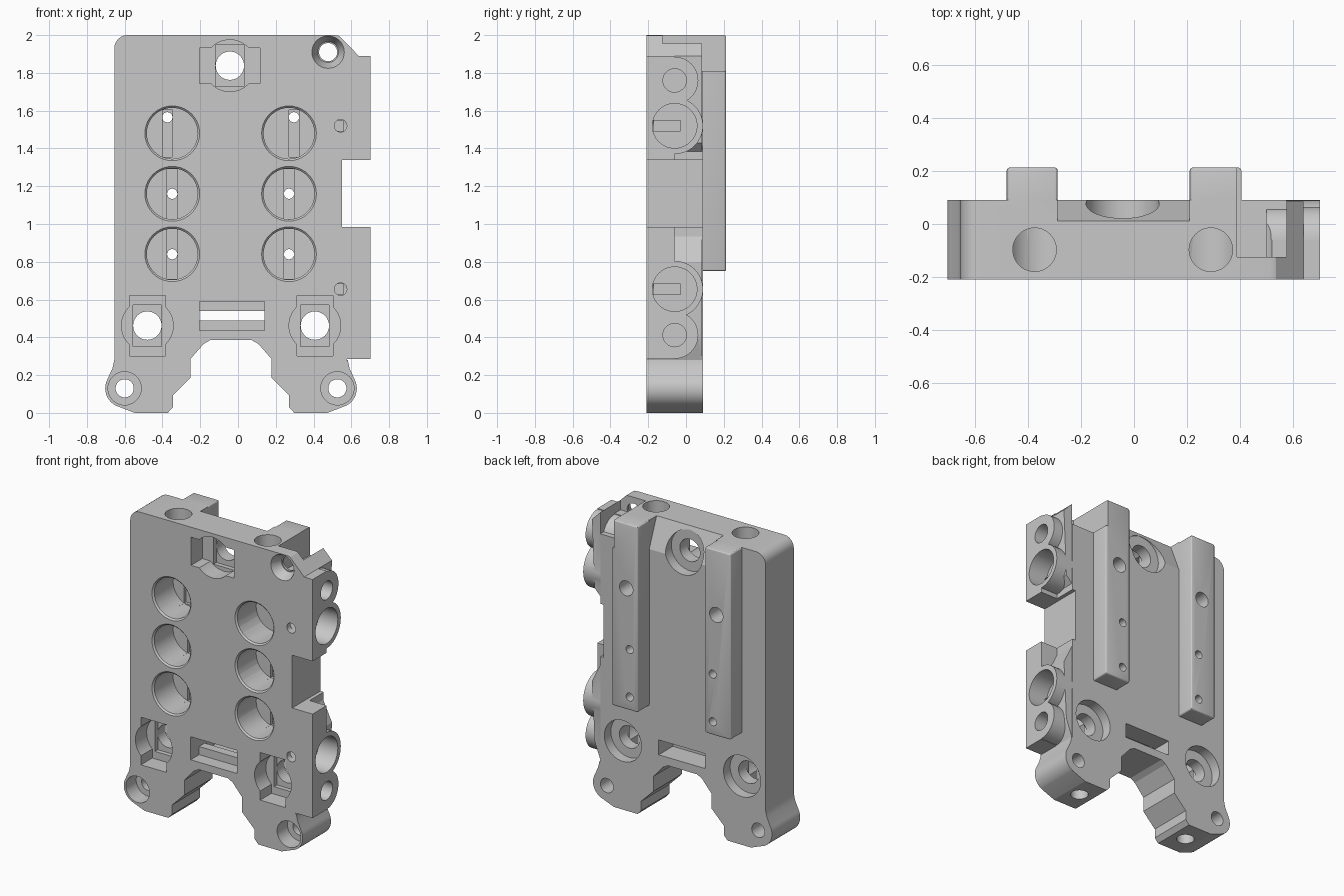
import bpy, bmesh, math
from mathutils import Vector, Matrix

if "Cube" in bpy.data.objects:
    bpy.data.objects.remove(bpy.data.objects["Cube"], do_unlink=True)

FRONT, BACK, RAIL = -0.21, 0.09, 0.213
CX = -0.037          # symmetry axis of the main block

metal = bpy.data.materials.new("light grey")
metal.use_nodes = True
GREY = (0.58, 0.58, 0.58, 1)
metal.diffuse_color = GREY
metal.node_tree.nodes["Principled BSDF"].inputs["Base Color"].default_value = GREY


def finish(bm, name):
    bmesh.ops.recalc_face_normals(bm, faces=bm.faces)
    mesh = bpy.data.meshes.new(name)
    bm.to_mesh(mesh)
    bm.free()
    mesh.materials.append(metal)
    ob = bpy.data.objects.new(name, mesh)
    bpy.context.scene.collection.objects.link(ob)
    return ob


def prism(name, pts, axis, a, b):
    """Extrude a 2D profile along x (pts y,z) or y (pts x,z)."""
    place = {"x": lambda p: (a, p[0], p[1]), "y": lambda p: (p[0], a, p[1])}[axis]
    bm = bmesh.new()
    face = bm.faces.new([bm.verts.new(place(p)) for p in pts])
    ext = bmesh.ops.extrude_face_region(bm, geom=[face])
    step = Vector((b - a, 0, 0)) if axis == "x" else Vector((0, b - a, 0))
    bmesh.ops.translate(bm, vec=step, verts=[v for v in ext["geom"] if isinstance(v, bmesh.types.BMVert)])
    return finish(bm, name)


def box(name, x0, x1, y0, y1, z0, z1, bevel=0):
    bm = bmesh.new()
    bmesh.ops.create_cube(bm, size=1)
    bmesh.ops.scale(bm, vec=(x1 - x0, y1 - y0, z1 - z0), verts=bm.verts)
    bmesh.ops.translate(bm, vec=((x0 + x1) / 2, (y0 + y1) / 2, (z0 + z1) / 2), verts=bm.verts)
    if bevel:
        bmesh.ops.bevel(bm, geom=bm.edges[:], offset=bevel, segments=3, profile=0.5, affect="EDGES")
    return finish(bm, name)


def rod(name, axis, p, q, a, b, r, r2=None):
    """Cylinder or cone along an axis from a to b, centred on the other two coordinates."""
    centre = {"x": ((a + b) / 2, p, q), "y": (p, (a + b) / 2, q), "z": (p, q, (a + b) / 2)}[axis]
    turn = {"x": Matrix.Rotation(math.pi / 2, 4, "Y"), "y": Matrix.Rotation(-math.pi / 2, 4, "X"),
            "z": Matrix.Identity(4)}[axis]
    bm = bmesh.new()
    bmesh.ops.create_cone(bm, cap_ends=True, segments=40, radius1=r, radius2=r if r2 is None else r2,
                          depth=b - a, matrix=Matrix.Translation(centre) @ turn)
    return finish(bm, name)


def combine(tool, op="DIFFERENCE"):
    mod = block.modifiers.new(tool.name, "BOOLEAN")
    mod.operation, mod.solver, mod.object = op, "EXACT", tool
    tool.hide_render = True
    tools.append(tool)


def arc(cx, cz, r, start, end, n=6):
    return [(cx + r * math.cos(math.radians(start + (end - start) * i / n)),
             cz + r * math.sin(math.radians(start + (end - start) * i / n))) for i in range(n + 1)]


# Main block: half outline mirrored about its own axis
half = [(0, 0.385), (0.11, 0.385), (0.145, 0.365), (0.215, 0.285), (0.215, 0.185), (0.308, 0.092),
        (0.308, 0.03), (0.335, 0), (0.51, 0)]
half += arc(0.563, 0.13, 0.103, -62, 25, 10) + [(0.628, 0.235), (0.618, 0.28)] + arc(0.548, 1.93, 0.07, 0, 90)
outline = [(CX + x, z) for x, z in half] + [(CX - x, z) for x, z in reversed(half[1:])]
tools = []
block = prism("manifold_block", outline, "y", FRONT, BACK)

# Right flank shortened, with the top corner sloped
combine(box("flank_trim", 0.575, 0.8, -0.5, 0.5, 0.28, 2.1))
combine(prism("corner_slope", [(0.53, 2.02), (0.53, 2.0), (0.575, 1.955), (0.7, 1.83), (0.7, 2.02)], "y", -0.5, 0.5))

# Two back rails
for x0, x1, side in ((-0.48, -0.288, "right"), (0.21, 0.405, "left")):
    combine(box(side + "_back_rail", x0, x1, 0.0, RAIL, 0.75, 2.0, 0.012), "UNION")

# Sloped top edge between the rails and corner pocket behind the top bolt
combine(prism("top_slope", [(0.012, 2.02), (0.012, 2.0), (0.092, 1.8), (0.3, 1.8), (0.3, 2.02)], "x", -0.288, 0.21))
combine(box("corner_pocket", 0.388, 0.8, -0.125, 0.4, 1.81, 2.1))

# Sloped webs joining the side lobes to the flank
combine(prism("upper_web", [(0.5, 1.37), (0.56, 1.37), (0.62, 1.43), (0.64, 1.89), (0.575, 1.955),
                            (0.575, 1.81), (0.5, 1.81)], "y", FRONT, 0.085), "UNION")
combine(prism("lower_web", [(0.5, 0.985), (0.55, 0.985), (0.64, 0.8), (0.62, 0.4), (0.575, 0.28),
                            (0.5, 0.28)], "y", FRONT, 0.085), "UNION")

# Side port lobes
for name, lo, hi, z_large, z_small in (("upper", 1.34, 1.89, 1.52, 1.76), ("lower", 0.285, 0.985, 0.655, 0.412)):
    combine(box(name + "_port_plate", 0.5, 0.702, FRONT, -0.06, lo, hi), "UNION")
    combine(rod(name + "_small_lobe", "x", -0.06, z_small, 0.5, 0.702, 0.125), "UNION")
    combine(rod(name + "_large_lobe", "x", -0.06, z_large, 0.5, 0.702, 0.15), "UNION")
    combine(rod(name + "_large_port", "x", -0.06, z_large, 0.56, 0.8, 0.118))
    combine(box(name + "_port_slot", 0.42, 0.6, -0.17, -0.03, z_large - 0.027, z_large + 0.027))
    combine(rod(name + "_small_port", "x", -0.06, z_small, 0.58, 0.8, 0.062))
    combine(rod(name + "_pilot_hole", "y", 0.543, z_large, -0.4, -0.1, 0.033))

# Flank notch
combine(box("flank_notch", 0.55, 0.8, -0.5, 0.5, 0.985, 1.34))

# Six valve pockets with rims, a bridging slot in the floor and through holes
for x, s in ((-0.348, -1), (0.27, 1)):
    for z in (1.48, 1.16, 0.84):
        hx, hz = (x + s * 0.026, 1.565) if z > 1.4 else (x, z)
        reach = math.sqrt(0.135 ** 2 - (abs(hx - x) + 0.027) ** 2)
        combine(rod("valve_pocket", "y", x, z, -0.3, 0.0, 0.135))
        combine(rod("valve_rim", "y", x, z, FRONT - 0.005, FRONT + 0.015, 0.15, 0.13))
        combine(box("valve_floor_slot", hx - 0.027, hx + 0.027, -0.05, 0.02, z - reach, z + reach))
        combine(rod("valve_passage", "y", hx, hz, -0.1, 0.4, 0.027))
        if z > 1.4:
            combine(rod("rail_port", "y", hx, hz, 0.09, 0.4, 0.05))

# Vertical bores from the top
for x in (-0.375, 0.29):
    combine(rod("vertical_bore", "z", x, -0.097, 1.5, 2.2, 0.082))

# Three bolt seats: square front pocket, round pocket, floor slot, back counterbore
for x, z, w, h in ((-0.48, 0.462, 0.095, 0.16), (0.407, 0.462, 0.095, 0.16), (-0.043, 1.838, 0.16, 0.095)):
    combine(box("seat_pocket", x - w, x + w, -0.4, -0.09, z - h, z + h))
    combine(rod("seat_round", "y", x, z, -0.4, -0.09, 0.137))
    combine(box("seat_floor_slot", x - 0.075, x + 0.075, -0.1, -0.06, z - 0.11, z + 0.11))
    combine(rod("seat_hole", "y", x, z, -0.5, 0.5, 0.075))
    combine(rod("seat_counterbore", "y", x, z, 0.02, 0.2, 0.138))

# Foot bolts and bores from below
for s in (-1, 1):
    x = CX + s * 0.563
    combine(rod("foot_hole", "y", x, 0.13, -0.5, 0.5, 0.048))
    combine(rod("foot_counterbore", "y", x, 0.13, -0.4, -0.1, 0.088))
    combine(rod("foot_bore", "z", CX + s * 0.43, -0.06, -0.1, 0.22, 0.055))

# Top corner bolt with countersink
combine(rod("corner_hole", "y", 0.477, 1.91, -0.5, 0.0, 0.048))
combine(rod("corner_countersink", "y", 0.477, 1.91, FRONT - 0.005, -0.14, 0.088, 0.055))

# Central sensor slot, offset front to back
combine(box("slot_front", -0.205, 0.14, -0.4, -0.04, 0.49, 0.59))
combine(box("slot_front_step", -0.205, 0.14, -0.4, -0.12, 0.435, 0.5))
combine(box("slot_back", -0.205, 0.14, -0.06, 0.4, 0.44, 0.54))

# Apply everything and remove the helpers
bpy.ops.object.select_all(action="DESELECT")
block.select_set(True)
bpy.context.view_layer.objects.active = block
bpy.ops.object.convert(target="MESH")
for t in tools:
    bpy.data.objects.remove(t, do_unlink=True)
block.data.materials.clear()
block.data.materials.append(metal)
bpy.ops.object.shade_smooth_by_angle(angle=math.radians(18))
